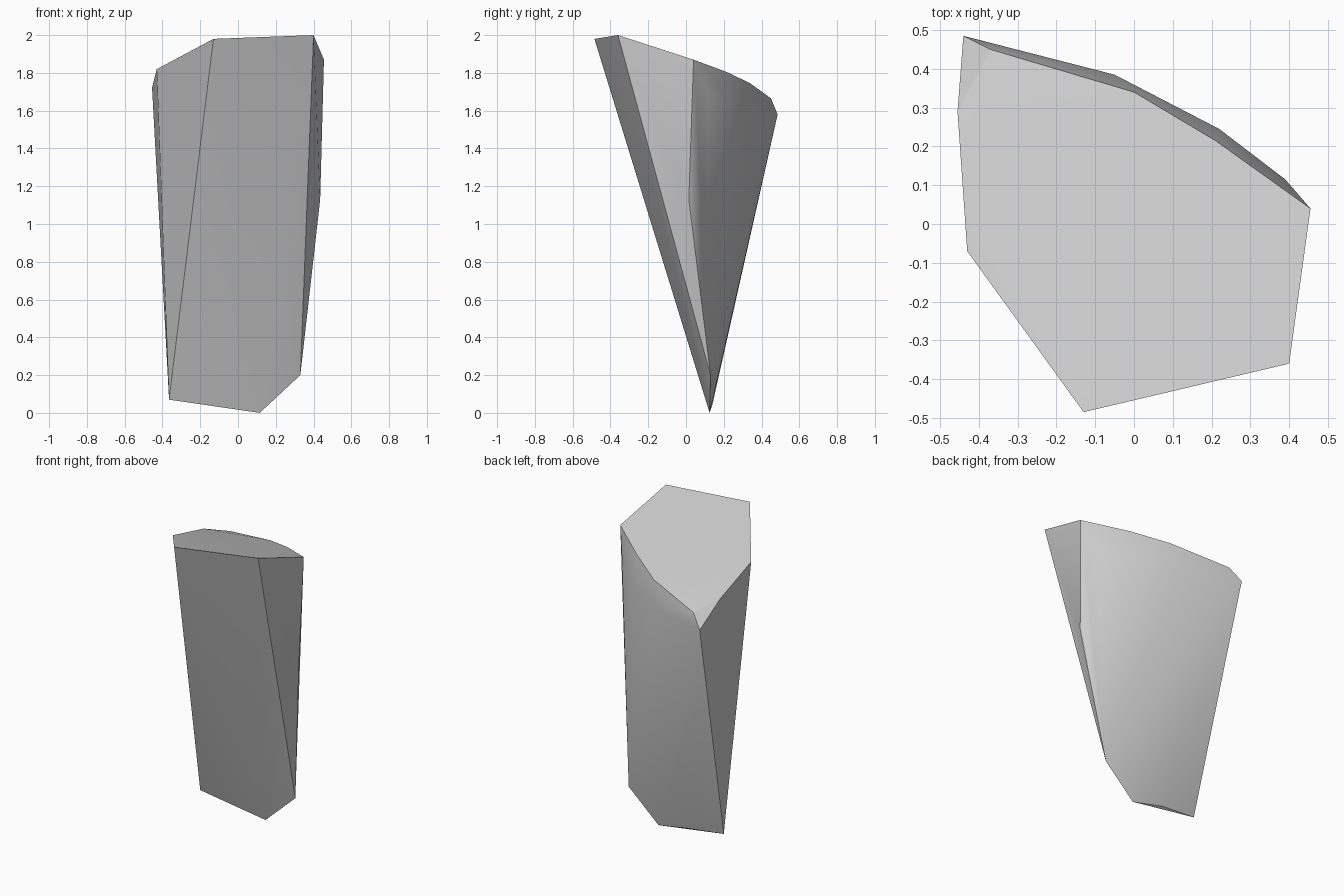
import bpy, bmesh, math

cube = bpy.data.objects.get("Cube")
if cube:
    bpy.data.objects.remove(cube, do_unlink=True)

# Plain grey stone
stone = bpy.data.materials.new("stone_grey")
stone.use_nodes = True
colour = (0.6, 0.6, 0.6, 1)
stone.diffuse_color = colour
stone.node_tree.nodes["Principled BSDF"].inputs["Base Color"].default_value = colour

# Corners of the shard, grouped by where they lie
top_rim = [(-0.13, -0.485, 1.98), (0.4, -0.36, 2), (0.455, 0.04, 1.87),
           (0.21, 0.215, 1.805), (0, 0.34, 1.745), (-0.37, 0.45, 1.665),
           (-0.44, 0.485, 1.58), (-0.455, 0.29, 1.72), (-0.43, -0.07, 1.82)]
back_shoulder = [(0.39, 0.115, 1.7), (0.22, 0.245, 1.63), (-0.05, 0.385, 1.59)]
side_ridge = [(0.435, 0.015, 1.13)]
lower_tip = [(0.33, 0.13, 0.2), (0.115, 0.125, 0),
             (-0.11, 0.14, 0.045), (-0.365, 0.125, 0.07)]

# Wrap the corners in a convex shell
bm = bmesh.new()
for corner in top_rim + back_shoulder + side_ridge + lower_tip:
    bm.verts.new(corner)
hull = bmesh.ops.convex_hull(bm, input=bm.verts[:])
loose = [v for v in bm.verts if not v.link_faces]
bmesh.ops.delete(bm, geom=loose, context="VERTS")
bmesh.ops.recalc_face_normals(bm, faces=bm.faces[:])

mesh = bpy.data.meshes.new("rock_shard")
bm.to_mesh(mesh)
bm.free()
mesh.materials.append(stone)
shard = bpy.data.objects.new("rock_shard", mesh)
bpy.context.collection.objects.link(shard)

# Smooth the gentle facets, keep the broken edges sharp
bpy.ops.object.select_all(action="DESELECT")
shard.select_set(True)
bpy.context.view_layer.objects.active = shard
bpy.ops.object.shade_smooth_by_angle(angle=math.radians(30))
